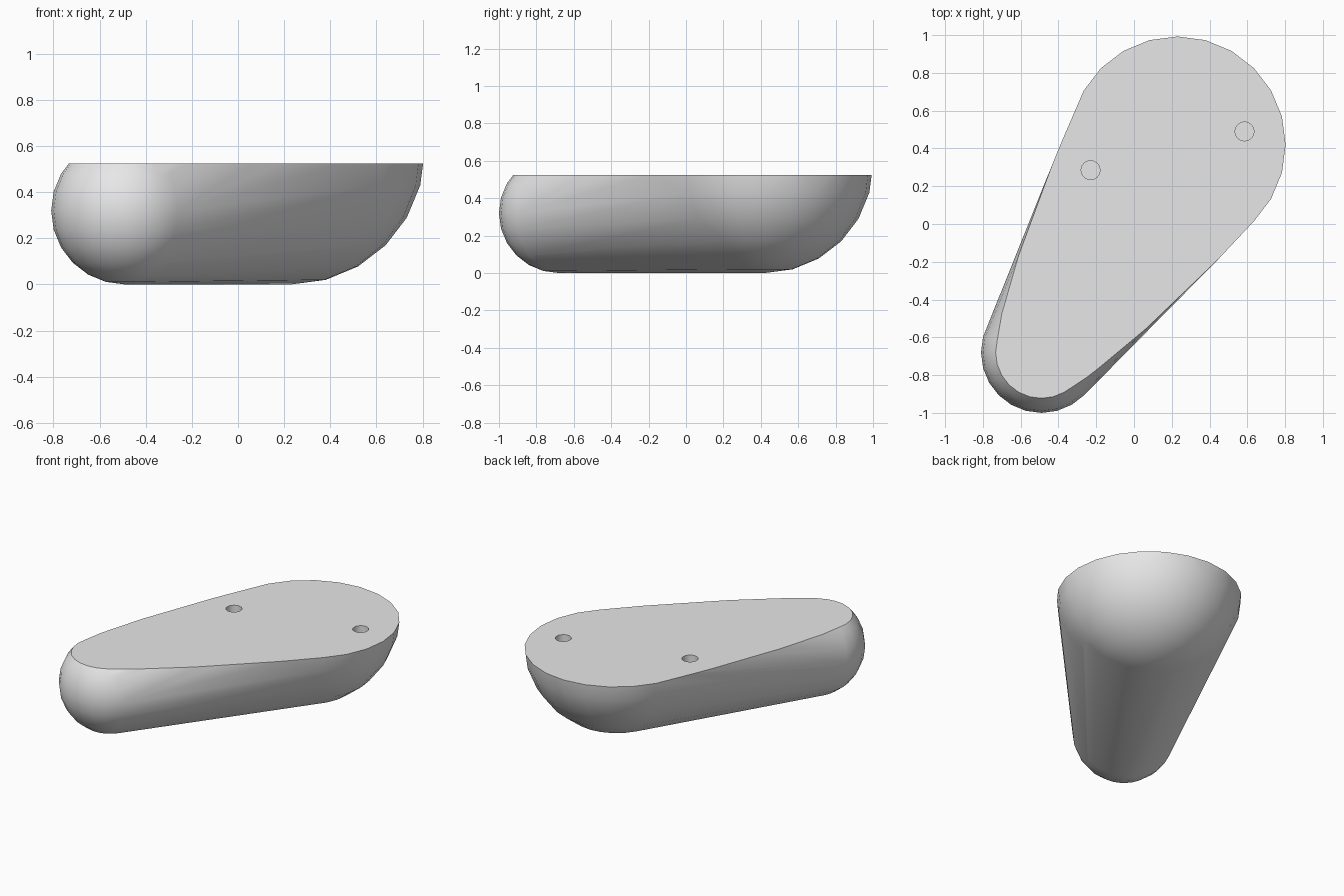
import bpy, bmesh, math
from mathutils import Matrix, Vector

cube = bpy.data.objects.get("Cube")
if cube:
    bpy.data.objects.remove(cube, do_unlink=True)

TOP = 0.525
HOLE_FLOOR = 0.22
HOLE_RADIUS = 0.05

grey = bpy.data.materials.new("light_grey")
grey.use_nodes = True
grey.diffuse_color = (0.8, 0.8, 0.8, 1)
grey.node_tree.nodes["Principled BSDF"].inputs["Base Color"].default_value = (0.8, 0.8, 0.8, 1)


def make_object(name, bm):
    mesh = bpy.data.meshes.new(name)
    bm.to_mesh(mesh)
    bm.free()
    obj = bpy.data.objects.new(name, mesh)
    bpy.context.collection.objects.link(obj)
    mesh.materials.append(grey)
    return obj


# Body: a taut skin around a large and a small ball, both resting on the floor
bm = bmesh.new()
for x, y, radius in ((0.23, 0.42, 0.58), (-0.49, -0.68, 0.32)):
    bmesh.ops.create_uvsphere(bm, u_segments=24, v_segments=12, radius=radius,
                              matrix=Matrix.Translation((x, y, radius)))
bmesh.ops.delete(bm, geom=bm.faces[:], context='FACES_ONLY')
bmesh.ops.delete(bm, geom=bm.edges[:], context='EDGES_FACES') if not bm.verts else None
hull = bmesh.ops.convex_hull(bm, input=bm.verts[:])
loose = [v for v in bm.verts if not v.link_faces]
bmesh.ops.delete(bm, geom=loose, context='VERTS')
wires = [e for e in bm.edges if not e.link_faces]
bmesh.ops.delete(bm, geom=wires, context='EDGES')

# Flat top: slice the skin and cap it
bmesh.ops.bisect_plane(bm, geom=bm.verts[:] + bm.edges[:] + bm.faces[:],
                       plane_co=Vector((0, 0, TOP)), plane_no=Vector((0, 0, 1)),
                       clear_outer=True)
rim = [e for e in bm.edges if e.is_boundary]
bmesh.ops.contextual_create(bm, geom=rim)
bmesh.ops.recalc_face_normals(bm, faces=bm.faces[:])
body = make_object("body", bm)

# Two round blind holes in the top
bm = bmesh.new()
depth = 2 * (TOP - HOLE_FLOOR)
for x, y in ((-0.23, 0.285), (0.585, 0.49)):
    bmesh.ops.create_cone(bm, cap_ends=True, segments=24, radius1=HOLE_RADIUS,
                          radius2=HOLE_RADIUS, depth=depth,
                          matrix=Matrix.Translation((x, y, TOP)))
cutter = make_object("hole_cutter", bm)
cutter.hide_render = True

cut = body.modifiers.new("holes", 'BOOLEAN')
cut.operation = 'DIFFERENCE'
cut.solver = 'EXACT'
cut.object = cutter
bpy.ops.object.select_all(action='DESELECT')
body.select_set(True)
bpy.context.view_layer.objects.active = body
bpy.ops.object.modifier_apply(modifier=cut.name)
bpy.data.objects.remove(cutter, do_unlink=True)

# Smooth skin with crisp rims
bpy.ops.object.shade_smooth_by_angle(angle=math.radians(30))
